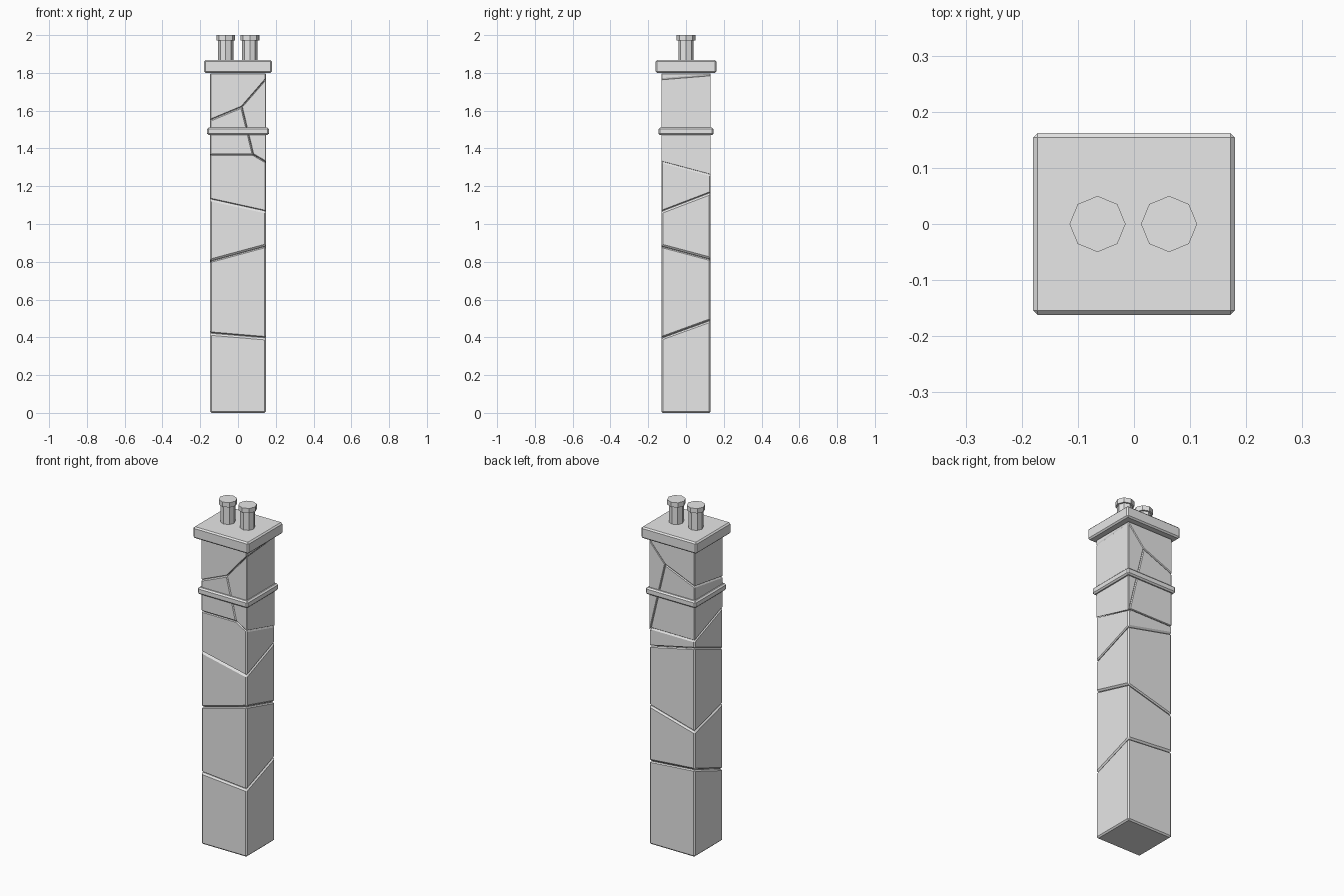
import bpy, bmesh, math
from mathutils import Vector, geometry

if "Cube" in bpy.data.objects:
    bpy.data.objects.remove(bpy.data.objects["Cube"])

stone = bpy.data.materials.new("stone_grey")
stone.diffuse_color = (0.8, 0.8, 0.8, 1)
stone.use_nodes = True
stone.node_tree.nodes["Principled BSDF"].inputs["Base Color"].default_value = stone.diffuse_color

HX, HY, TOP = 0.148, 0.131, 1.797     # shaft half sizes and height


def finish(bm, name, bevel=0):
    bmesh.ops.recalc_face_normals(bm, faces=bm.faces[:])
    me = bpy.data.meshes.new(name)
    bm.to_mesh(me)
    bm.free()
    me.materials.append(stone)
    ob = bpy.data.objects.new(name, me)
    bpy.context.collection.objects.link(ob)
    if bevel:
        m = ob.modifiers.new("chamfer", 'BEVEL')
        m.width, m.segments = bevel, 1
        m.limit_method, m.angle_limit = 'ANGLE', math.radians(25)
    return ob


def box_mesh(hx, hy, z0, z1):
    bm = bmesh.new()
    bmesh.ops.create_cube(bm, size=1)
    for v in bm.verts:
        v.co = (v.co.x * 2 * hx, v.co.y * 2 * hy, z0 + (v.co.z + 0.5) * (z1 - z0))
    return bm


def plane(a, b, c):
    a, b, c = Vector(a), Vector(b), Vector(c)
    return a, geometry.normal([a, b, c])


def level(front_left, front_right, back_right):
    """Tilted joint given by its heights at three shaft corners."""
    return plane((-HX, -HY, front_left), (HX, -HY, front_right), (HX, HY, back_right))


def piece(name, seed, cuts, bevel):
    """Keep the part of the shaft lying on the seed's side of every cut."""
    bm = box_mesh(HX, HY, 0, TOP)
    seed = Vector(seed)
    for co, n in cuts:
        if (seed - co).dot(n) > 0:
            n = -n
        bmesh.ops.bisect_plane(bm, geom=bm.verts[:] + bm.edges[:] + bm.faces[:],
                               dist=1e-6, plane_co=co - n * 0.001, plane_no=n,
                               clear_outer=True)
        rim = [e for e in bm.edges if e.is_boundary]
        if rim:
            bmesh.ops.holes_fill(bm, edges=rim, sides=0)
    bmesh.ops.remove_doubles(bm, verts=bm.verts[:], dist=1e-4)
    finish(bm, name, bevel)


# Joints between the stacked blocks
j1 = level(0.42, 0.395, 0.49)
j2 = level(0.805, 0.885, 0.815)
j3 = level(1.13, 1.065, 1.165)
j4 = level(1.37, 1.37, 1.27)
j4_side = plane((0.08, -HY, 1.37), (HX, -HY, 1.33), (HX, HY, 1.26))

# Three cracks meeting in the upper shaft
mid_f, mid_b = (0.02, -HY, 1.62), (0.045, HY, 1.67)
crack_left = plane(mid_f, mid_b, (-HX, -HY, 1.55))
crack_down = plane(mid_f, mid_b, (0.08, -HY, 1.37))
crack_up = plane(mid_f, mid_b, (HX, -HY, 1.767))

# Shaft blocks
piece("base_block", (0, 0, 0.2), [j1], 0.008)
piece("lower_block", (0, 0, 0.6), [j1, j2], 0.008)
piece("middle_block", (0, 0, 1.0), [j2, j3], 0.008)
piece("upper_block", (0, 0, 1.22), [j3, j4, j4_side], 0.006)
piece("left_wedge_block", (-0.08, 0, 1.45), [j4, crack_left, crack_down], 0.005)
piece("right_wedge_block", (0.12, 0, 1.58), [j4_side, crack_down, crack_up], 0.005)
piece("top_block", (-0.05, 0, 1.74), [crack_left, crack_up], 0.005)

# Collar band and cap slab
finish(box_mesh(0.163, 0.146, 1.47, 1.51), "collar_band", 0.008)
finish(box_mesh(0.18, 0.162, 1.80, 1.867), "cap_slab", 0.008)

# Eight-sided chimney pots with a wider rim
for side, px in (("left", -0.065), ("right", 0.0625)):
    for part, r, z0, z1 in (("pot", 0.04, 1.86, 1.975), ("pot_rim", 0.05, 1.972, 2.0)):
        bm = bmesh.new()
        bmesh.ops.create_cone(bm, cap_ends=True, segments=8, radius1=r, radius2=r,
                              depth=z1 - z0)
        bmesh.ops.translate(bm, verts=bm.verts[:], vec=(px, 0, (z0 + z1) / 2))
        finish(bm, f"{side}_{part}")
